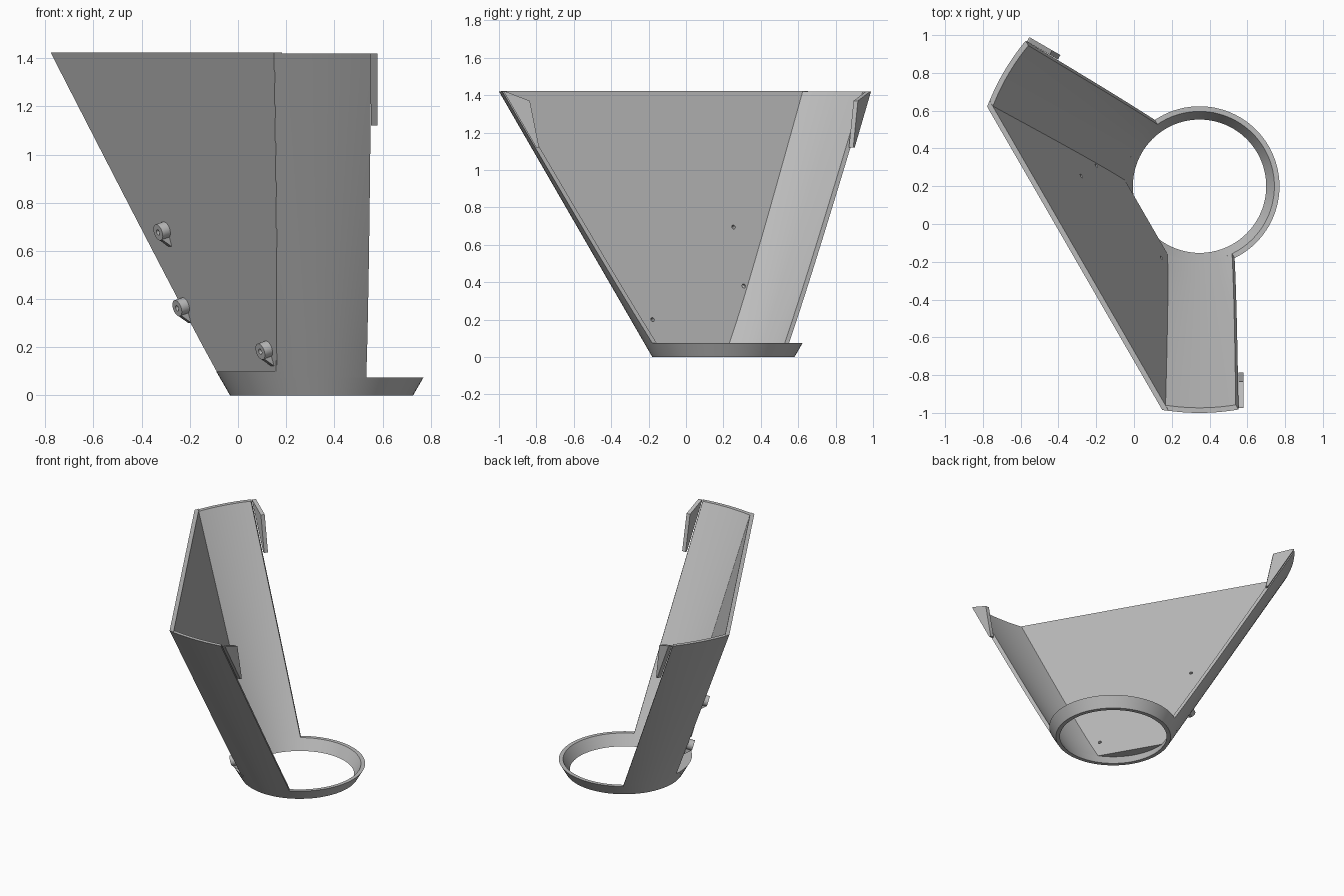
import bpy, bmesh, math
from mathutils import Matrix, Vector

if "Cube" in bpy.data.objects:
    bpy.data.objects.remove(bpy.data.objects["Cube"])

grey = bpy.data.materials.new("plain_grey")
grey.use_nodes = True
grey.diffuse_color = (0.5, 0.5, 0.5, 1)
grey.node_tree.nodes["Principled BSDF"].inputs["Base Color"].default_value = (0.5, 0.5, 0.5, 1)

# Working frame: origin on the ring axis, +x towards the flat panel
FRAME = Matrix.Translation((0.347, 0.2, 0)) @ Matrix.Rotation(math.radians(210), 4, 'Z')
TOP, RIM, LEDGE, WALL = 1.42, 0.075, 0.1, 0.027


def cone(z):            # outer radius of the funnel
    return 0.38 + 0.5775 * z


def panel_out(z):       # outer face of the flat panel
    return 0.33 + 0.3045 * z


def open_edge(z):       # plane that trims the wings
    return 0.008 + 0.285 * z


def finish(name, bm, smooth=True):
    bmesh.ops.recalc_face_normals(bm, faces=bm.faces)
    bm.transform(FRAME)
    mesh = bpy.data.meshes.new(name)
    bm.to_mesh(mesh)
    bm.free()
    mesh.materials.append(grey)
    ob = bpy.data.objects.new(name, mesh)
    bpy.context.collection.objects.link(ob)
    if smooth:
        bpy.ops.object.select_all(action='DESELECT')
        ob.select_set(True)
        bpy.context.view_layer.objects.active = ob
        bpy.ops.object.shade_smooth_by_angle(angle=math.radians(30))
    return ob


def loft(sections, closed=False):
    """Skin a list of equal-length point loops, capping the ends."""
    bm = bmesh.new()
    rows = [[bm.verts.new(p) for p in s] for s in sections]
    pairs = list(zip(rows, rows[1:])) + ([(rows[-1], rows[0])] if closed else [])
    for a, b in pairs:
        for i in range(len(a)):
            j = (i + 1) % len(a)
            bm.faces.new((a[i], a[j], b[j], b[i]))
    if not closed:
        bm.faces.new(rows[0])
        bm.faces.new(rows[-1])
    return bm


def around(axis_pt, axis, r, n=24):
    """Circle of points about an axis."""
    rot = axis.to_track_quat('Z', 'Y')
    return [axis_pt + rot @ Vector((r * math.cos(t), r * math.sin(t), 0))
            for t in (math.tau * i / n for i in range(n))]


# Base ring: conical band
up = Vector((0, 0, 1))
ring_profile = [(cone(0), 0), (cone(RIM), RIM), (cone(RIM) - WALL, RIM), (cone(0) - WALL, 0)]
finish("base_ring", loft([around(up * z, up, r, 96) for r, z in ring_profile], closed=True))


# Two curved wings: conical walls between the panel and the open edge
def wing_section(f, side):
    loop = []
    levels = [RIM + (TOP - RIM) * i / 10 for i in range(11)]
    for inset, zs in ((0, levels), (WALL, levels[::-1])):
        for z in zs:
            r = cone(z) - inset
            start = math.acos(min(1, (panel_out(z) - 0.001) / r))
            end = math.acos(open_edge(z) / r)
            t = start + (end - start) * f
            loop.append((r * math.cos(t), side * r * math.sin(t), z))
    return loop


for side, label in ((1, "front"), (-1, "back")):
    finish(label + "_wing", loft([wing_section(i / 16, side) for i in range(17)]))

# Flat sloping panel
def panel_row(z):
    row = []
    for u, s in ((panel_out(z), 1), (panel_out(z), -1),
                 (panel_out(z) - WALL, -1), (panel_out(z) - WALL, 1)):
        row.append((u, s * math.sqrt((cone(z) - 0.001) ** 2 - u * u), z))
    return row


panel = finish("flat_panel", loft([panel_row(RIM + (TOP + 0.003 - RIM) * i / 10)
                                   for i in range(11)]), smooth=False)

# Ledge closing the gap between the panel foot and the ring
def ledge_row(z):
    u = panel_out(z) - 0.02
    a = math.acos(u / cone(z))
    return [(cone(z) * math.cos(t), cone(z) * math.sin(t), z)
            for t in (a * (i / 12 - 1) for i in range(25))]


finish("foot_ledge", loft([ledge_row(RIM), ledge_row(LEDGE)]))

# Corner tabs on the upper open edges, drawn in the world y-z plane
tab_outline = [(-0.785, 1.12), (-0.835, 1.37), (-0.965, TOP), (-0.975, TOP), (-0.80, 1.12)]
to_local = FRAME.inverted()
for side, label in ((1, "front"), (-1, "back")):
    rows = []
    for x in (0.553, 0.58):
        pts = [to_local @ Vector((x, y, z)) for y, z in tab_outline]
        rows.append([(p.x, side * p.y, p.z) for p in pts])
    finish(label + "_corner_tab", loft(rows), smooth=False)

# Screw bosses with ribs on the outside of the panel, and holes through it
normal = Vector((1, 0, -0.3045)).normalized()
down = Vector((-0.3045, 0, -1)).normalized()
for k, (v, z) in enumerate([(-0.36, 0.695), (-0.368, 0.38), (0.227, 0.2)], 1):
    foot = Vector((panel_out(z), v, z - 0.008))
    tip = foot + normal * 0.036
    base = foot - normal * 0.004
    tube = [around(base, normal, 0.035), around(tip, normal, 0.035),
            around(tip, normal, 0.012), around(base, normal, 0.012)]
    finish(f"boss_{k}", loft(tube, closed=True))

    rib = [base + down * 0.03, tip + down * 0.03, base + down * 0.075]
    across = Vector((0, 0.014, 0))
    finish(f"boss_rib_{k}", loft([[p - across for p in rib], [p + across for p in rib]]), smooth=False)

    cutter = finish("hole_cutter", loft([around(foot - normal * 0.06, normal, 0.011),
                                         around(foot + normal * 0.02, normal, 0.011)]), smooth=False)
    cutter.hide_render = True
    mod = panel.modifiers.new("hole", 'BOOLEAN')
    mod.operation = 'DIFFERENCE'
    mod.solver = 'EXACT'
    mod.object = cutter
    bpy.context.view_layer.objects.active = panel
    bpy.ops.object.modifier_apply(modifier=mod.name)
    bpy.data.objects.remove(cutter)
